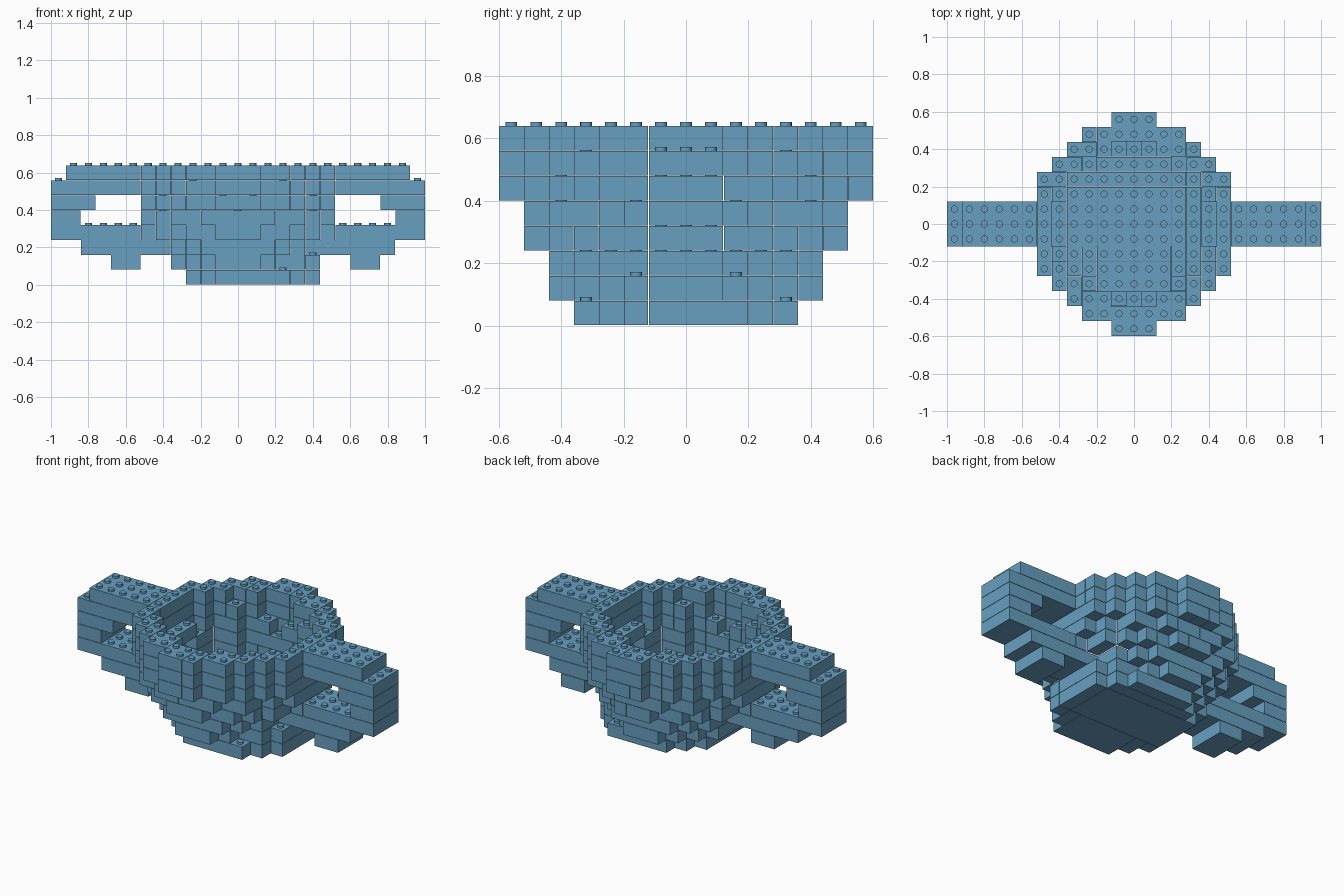
import bpy, bmesh
from mathutils import Matrix

if "Cube" in bpy.data.objects:
    bpy.data.objects.remove(bpy.data.objects["Cube"])

U = 0.08       # one stud of pitch, also the height of one brick layer
GAP = 0.001    # half of the seam between bricks

blue = bpy.data.materials.new("dusty blue")
blue.diffuse_color = (0.137, 0.345, 0.525, 1)
blue.use_nodes = True
blue.node_tree.nodes["Principled BSDF"].inputs["Base Color"].default_value = blue.diffuse_color

# Bowl wall per layer: one (inner, outer) reach in studs for each row |j| = 0, 1, 2 ...
WALL = {
    3: [(6, 6), (6, 6), (5, 5), (5, 5), (3, 4), (0, 3), (0, 1)],
    4: [(6, 6), (6, 6), (5, 6), (5, 5), (3, 4), (0, 4), (0, 2)],
    5: [(5, 6), (5, 6), (6, 6), (5, 6), (3, 5), (1, 4), (0, 3), (0, 1)],
    6: [(6, 6), (6, 6), (6, 6), (5, 6), (3, 5), (2, 4), (0, 3), (0, 1)],
    7: [(6, 6), (6, 6), (6, 6), (5, 6), (4, 5), (2, 4), (0, 3), (0, 1)],
}
# Solid base layers: (first, last) stud for each row |j|
BASE = {
    0: [(-3, 5), (-3, 5), (-3, 5), (-2, 4), (-1, 3)],
    1: [(-4, 5), (-4, 5), (-4, 5), (-3, 4), (-2, 2), (-1, 1)],
    2: [(-4, 4), (-4, 4), (-4, 4), (-4, 4), (-3, 3), (-2, 2)],
}
# Handles, three studs wide: (inner, outer) reach per layer
HANDLE = {2: (5, 10), 3: (7, 12), 4: (11, 12), 5: (10, 12), 6: (7, 12), 7: (7, 11)}
FEET = [(-8, -7), (8, 9)]


def base_cells(rows):
    return {(i, s * j) for j, (a, b) in enumerate(rows)
            for i in range(a, b + 1) for s in (-1, 1)}


def ring_cells(rows):
    return {(sx * i, sy * j) for j, (a, b) in enumerate(rows)
            for i in range(a, b + 1) for sx in (-1, 1) for sy in (-1, 1)}


def handle_cells(a, b):
    return {(s * i, j) for i in range(a, b + 1) for j in (-1, 0, 1) for s in (-1, 1)}


def split_bricks(cells, limit):
    """Cover the cells with rectangular bricks no longer than the limit."""
    left, bricks = set(cells), []
    for i, j in sorted(cells, key=lambda c: (abs(c[1]) > 1, c[1], c[0])):
        if (i, j) not in left:
            continue
        w, d = 1, 1
        while w < limit and (i + w, j) in left:
            w += 1
        while d < 4 and all((i + k, j + d) in left for k in range(w)):
            d += 1
        left -= {(i + p, j + q) for p in range(w) for q in range(d)}
        bricks.append((i, j, w, d))
    return bricks


def add_brick(bm, i, j, w, d, layer):
    pos = Matrix.Translation(((i + (w - 1) / 2) * U, (j + (d - 1) / 2) * U, (layer + 0.5) * U))
    size = Matrix.Diagonal((w * U - 2 * GAP, d * U - 2 * GAP, U - 2 * GAP, 1))
    bmesh.ops.create_cube(bm, size=1, matrix=pos @ size)


def add_stud(bm, i, j, layer):
    bmesh.ops.create_cone(bm, cap_ends=True, segments=16, radius1=0.019, radius2=0.019,
                          depth=0.014, matrix=Matrix.Translation((i * U, j * U, (layer + 1) * U + 0.005)))


def build(name, layers, limit, filled):
    """Make one object out of {layer: cells}, with studs wherever nothing sits on top."""
    bm = bmesh.new()
    for layer, cells in layers.items():
        for brick in split_bricks(cells, limit):
            add_brick(bm, *brick, layer)
        for i, j in cells - filled.get(layer + 1, set()):
            add_stud(bm, i, j, layer)
    mesh = bpy.data.meshes.new(name)
    bm.to_mesh(mesh)
    bm.free()
    mesh.materials.append(blue)
    ob = bpy.data.objects.new(name, mesh)
    bpy.context.collection.objects.link(ob)
    bpy.context.view_layer.objects.active = ob
    ob.select_set(True)
    bpy.ops.object.shade_smooth_by_angle()
    ob.select_set(False)


base = {k: base_cells(r) for k, r in BASE.items()}
wall = {k: ring_cells(r) for k, r in WALL.items()}
handles = {k: handle_cells(*r) for k, r in HANDLE.items()}
handles[1] = {(i, j) for a, b in FEET for i in range(a, b + 1) for j in (-1, 0, 1)}

# Everything occupied, used to leave out covered studs
filled = {}
for part in (base, wall, handles):
    for k, cells in part.items():
        filled[k] = filled.get(k, set()) | cells

build("bowl_base", base, 8, filled)
build("bowl_wall", wall, 2, filled)
build("left_handle", {k: {c for c in v if c[0] < 0} for k, v in handles.items()}, 8, filled)
build("right_handle", {k: {c for c in v if c[0] > 0} for k, v in handles.items()}, 8, filled)
